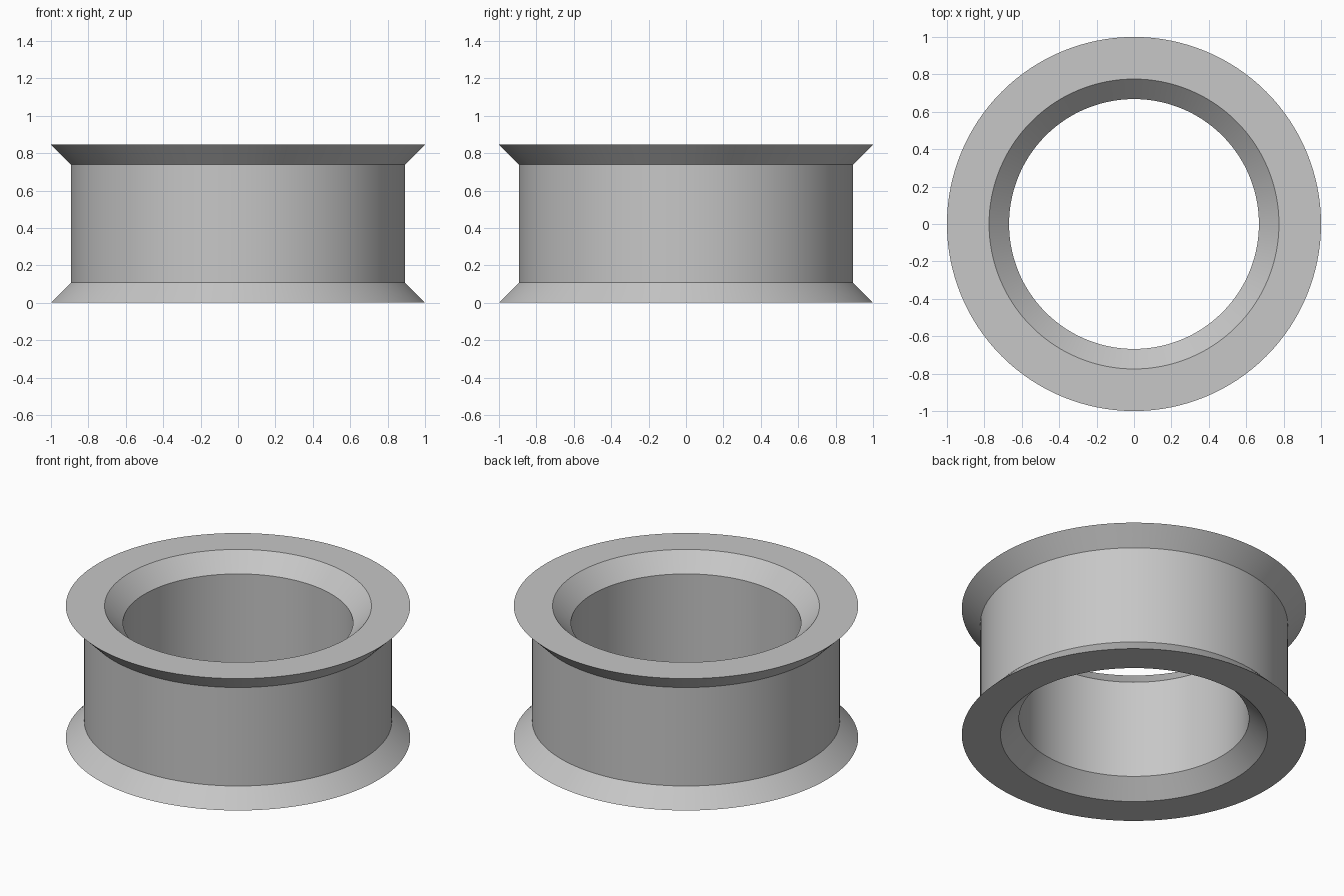
import bpy
import bmesh
import math

cube = bpy.data.objects.get("Cube")
if cube:
    bpy.data.objects.remove(cube, do_unlink=True)

HEIGHT = 0.845
CHAMFER = 0.107
OUTER, INNER = 1.0, 0.775
SEGMENTS = 128

# Plain grey material
grey = bpy.data.materials.new("grey")
grey.use_nodes = True
colour = (0.57, 0.57, 0.57, 1)
grey.diffuse_color = colour
grey.node_tree.nodes["Principled BSDF"].inputs["Base Color"].default_value = colour

# Closed cross-section: flared flanges outside, chamfered bore inside
lower, upper = CHAMFER, HEIGHT - CHAMFER
profile = [
    (OUTER, 0), (OUTER - CHAMFER, lower), (OUTER - CHAMFER, upper), (OUTER, HEIGHT),
    (INNER, HEIGHT), (INNER - CHAMFER, upper), (INNER - CHAMFER, lower), (INNER, 0),
]

# Revolve the section into a flanged ring
bm = bmesh.new()
verts = [bm.verts.new((r, 0, z)) for r, z in profile]
edges = [bm.edges.new((a, b)) for a, b in zip(verts, verts[1:] + verts[:1])]
bmesh.ops.spin(bm, geom=verts + edges, cent=(0, 0, 0), axis=(0, 0, 1),
               angle=math.tau, steps=SEGMENTS)
bmesh.ops.remove_doubles(bm, verts=bm.verts, dist=0.0001)
bmesh.ops.recalc_face_normals(bm, faces=bm.faces)

mesh = bpy.data.meshes.new("flanged_ring")
bm.to_mesh(mesh)
bm.free()
mesh.materials.append(grey)
ring = bpy.data.objects.new("flanged_ring", mesh)
bpy.context.collection.objects.link(ring)

# Smooth walls with crisp chamfer edges
bpy.ops.object.select_all(action="DESELECT")
ring.select_set(True)
bpy.context.view_layer.objects.active = ring
bpy.ops.object.shade_smooth_by_angle(angle=math.radians(30))
